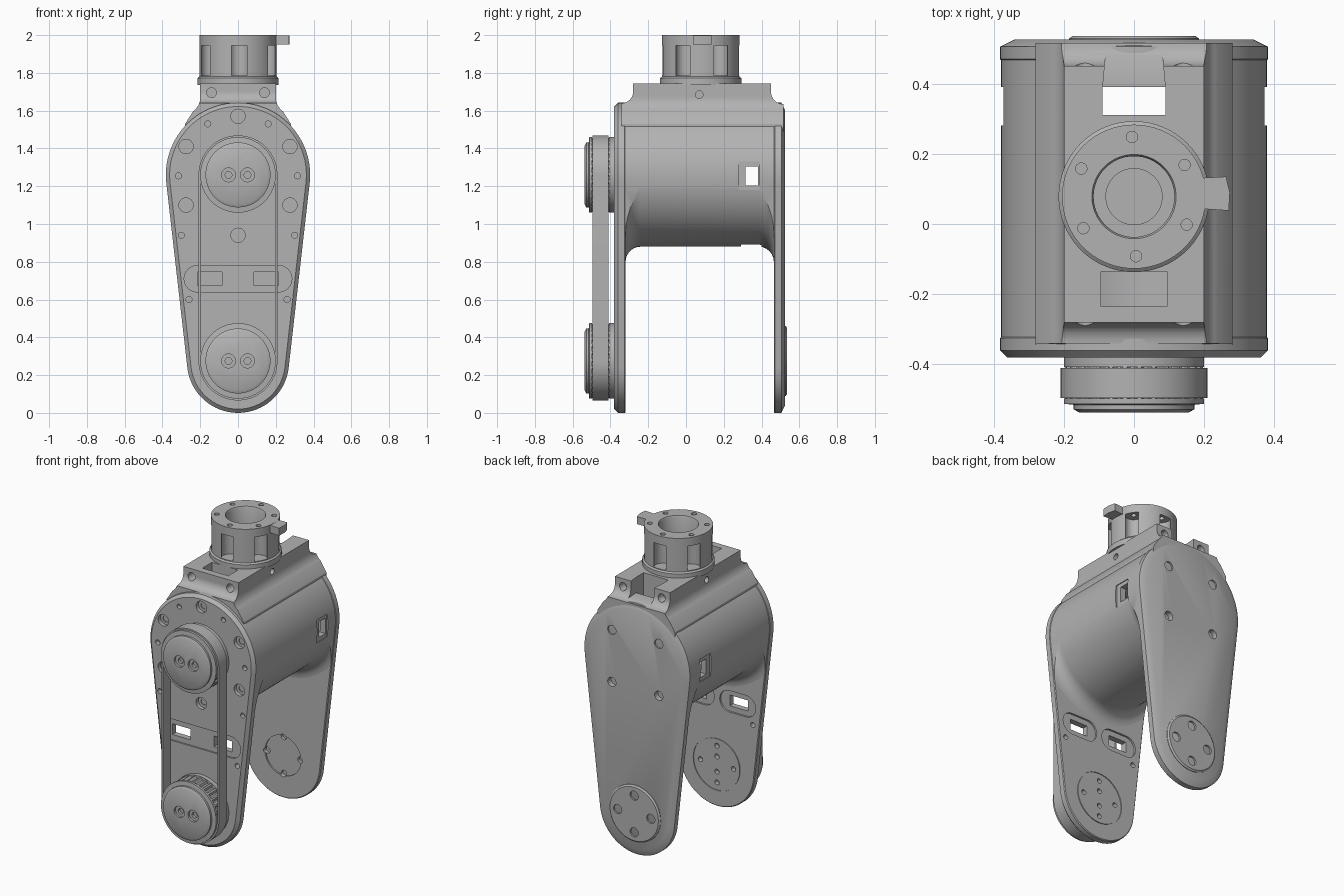
import bpy, bmesh
from math import sin, cos, pi, asin, radians

if "Cube" in bpy.data.objects:
    bpy.data.objects.remove(bpy.data.objects["Cube"])

grey = bpy.data.materials.new("machined grey")
grey.use_nodes = True
COLOUR = (0.45, 0.45, 0.45, 1)
grey.diffuse_color = COLOUR
grey.node_tree.nodes["Principled BSDF"].inputs["Base Color"].default_value = COLOUR

PLACE = {"x": lambda a, b, t: (t, a, b),
         "y": lambda a, b, t: (a, t, b),
         "z": lambda a, b, t: (a, b, t)}


def solid(name, rings, axis, closed=False):
    """Skin a stack of equal rings of (a, b, t) points along an axis."""
    bm = bmesh.new()
    loops = [[bm.verts.new(PLACE[axis](*p)) for p in ring] for ring in rings]
    n = len(loops[0])
    pairs = list(zip(loops, loops[1:]))
    if closed:
        pairs.append((loops[-1], loops[0]))
    else:
        bm.faces.new(loops[0])
        bm.faces.new(loops[-1])
    for low, high in pairs:
        for i in range(n):
            j = (i + 1) % n
            bm.faces.new((low[i], low[j], high[j], high[i]))
    bmesh.ops.recalc_face_normals(bm, faces=bm.faces)
    mesh = bpy.data.meshes.new(name)
    bm.to_mesh(mesh)
    bm.free()
    mesh.materials.append(grey)
    obj = bpy.data.objects.new(name, mesh)
    bpy.context.collection.objects.link(obj)
    return obj


def lathe(name, profile, axis, a=0, b=0, n=24, closed=False):
    """Turn (radius, position) points around an axis through (a, b)."""
    turn = [2 * pi * i / n for i in range(n)]
    return solid(name, [[(a + r * cos(q), b + r * sin(q), t) for q in turn]
                        for r, t in profile], axis, closed)


def prism(name, outline, t0, t1, axis):
    return solid(name, [[(a, b, t) for a, b in outline] for t in (t0, t1)], axis)


def box(name, x0, x1, y0, y1, z0, z1):
    return prism(name, [(x0, y0), (x1, y0), (x1, y1), (x0, y1)], z0, z1, "z")


def arc(cx, cy, r, start, end, n=24):
    return [(cx + r * cos(start + (end - start) * i / n),
             cy + r * sin(start + (end - start) * i / n)) for i in range(n + 1)]


def link_outline(top_r, low_r, top_z=1.26, low_z=0.27):
    """Two circles joined by their tangents."""
    q = asin((top_r - low_r) / (top_z - low_z))
    return (arc(0, top_z, top_r, -q, pi + q, 48)
            + arc(0, low_z, low_r, pi + q, 2 * pi - q, 32))


def stadium(cx, cz, half, r):
    return arc(cx + half, cz, r, -pi / 2, pi / 2) + arc(cx - half, cz, r, pi / 2, 3 * pi / 2)


def combine(obj, tools, operation="DIFFERENCE"):
    for tool in tools:
        mod = obj.modifiers.new("shape", "BOOLEAN")
        mod.operation, mod.solver, mod.object = operation, "EXACT", tool
        bpy.context.view_layer.objects.active = obj
        bpy.ops.object.modifier_apply(modifier=mod.name)
        bpy.data.objects.remove(tool)


def hole(axis, a, b, r, t0, t1):
    return lathe("cutter", [(r, t0), (r, t1)], axis, a, b, 20)


def plate(name, layers):
    """Link plate with bevelled rim from (inset, y) layers."""
    return solid(name, [[(x, z, y) for x, z in link_outline(0.382 - i, 0.27 - i)]
                        for i, y in layers], "y")


# Motor housing: drum flaring into the plates, trimmed to the link outline
front_flare = [(0.46 - 0.08 * sin(q), -0.24 - 0.08 * cos(q))
               for q in [radians(15 * i) for i in range(7)]]
rear_flare = [(r, 0.145 - t) for r, t in reversed(front_flare)]
rear_flare = [(r, t) for r, t in rear_flare]
housing = lathe("motor_housing", [(0.46, -0.35)] + front_flare + rear_flare
                + [(0.46, 0.49)], "y", 0, 1.26, 96)
combine(housing, [prism("trim", link_outline(0.379, 0.267), -0.6, 0.6, "y")], "INTERSECT")

# Mounting block on top, with concave shoulders on all four sides
half = [(0.2, 1.745)] + arc(0.29, 1.67, 0.09, pi, pi + 0.95, 8) + [(0.28, 1.53), (0.28, 1.4)]
block = prism("mounting_block", half + [(-x, z) for x, z in reversed(half)], -0.4, 0.6, "y")
side = ([(-0.28, 1.745)] + arc(-0.34, 1.7, 0.06, 0, -pi / 2, 8) + [(-0.345, 1.4), (0.515, 1.4)]
        + arc(0.515, 1.7, 0.065, -pi / 2, -pi, 8) + [(0.45, 1.745)])
combine(block, [prism("trim", side, -0.5, 0.5, "x")], "INTERSECT")
combine(housing, [block], "UNION")

# Cavity, top and bottom slots, gap between the rear ears
cuts = [lathe("cutter", [(0.33, -0.29), (0.33, 0.44)], "y", 0, 1.26, 64),
        box("cutter", -0.094, 0.094, -0.235, -0.135, 1.5, 1.8),
        box("cutter", -0.09, 0.09, 0.31, 0.39, 1.5, 1.8),
        box("cutter", -0.09, 0.09, 0.29, 0.40, 0.8, 1.0),
        prism("cutter", [(-0.09, 0.38), (0.09, 0.38), (0.07, 0.6), (-0.07, 0.6)],
              1.645, 1.8, "z")]
for s in (-1, 1):
    # Side windows: shallow frame and slot, then block screw holes
    lo, hi = sorted((s * 0.367, s * 0.5))
    cuts.append(box("cutter", lo, hi, 0.28, 0.39, 1.18, 1.33))
    lo, hi = sorted((s * 0.3, s * 0.5))
    cuts.append(box("cutter", lo, hi, 0.315, 0.38, 1.205, 1.305))
    lo, hi = sorted((s * 0.17, s * 0.25))
    cuts.append(hole("x", 0.07, 1.685, 0.02, lo, hi))
    cuts.append(hole("y", s * 0.14, 1.695, 0.026, -0.3, -0.22))
    cuts.append(hole("y", s * 0.14, 1.695, 0.026, 0.4, 0.5))
combine(housing, cuts)

# Front plate with counterbored screws, small holes and cable slots
front = plate("front_plate", [(0.02, -0.38), (0, -0.36), (0, -0.325), (0.005, -0.32)])
cuts = [prism("cutter", stadium(0, 0.71, 0.215, 0.07), -0.4, -0.37, "y")]
bolts = [(0, 1.57), (0, 0.94)] + [(s * 0.275, z) for s in (-1, 1) for z in (1.41, 1.1)]
for x, z in bolts:
    cuts.append(lathe("cutter", [(0.038, -0.39), (0.038, -0.355), (0.02, -0.355),
                                 (0.02, -0.335)], "y", x, z))
for s in (-1, 1):
    for x, z in ((0.16, 1.53), (0.315, 1.255), (0.3, 0.94), (0.26, 0.6)):
        cuts.append(hole("y", s * x, z, 0.016, -0.4, -0.3))
    cuts.append(prism("cutter", stadium(s * 0.15, 0.71, 0.06, 0.07), -0.332, -0.3, "y"))
    cuts.append(box("cutter", s * 0.15 - 0.065, s * 0.15 + 0.065, -0.4, -0.3, 0.675, 0.745))
for x, z in ((0, 0.12), (0, -0.12), (0.12, 0), (-0.12, 0), (0, 0.05), (0, -0.05)):
    cuts.append(hole("y", x, 0.275 + z, 0.016, -0.35, -0.3))
cuts.append(lathe("cutter", [(0.172, -0.325), (0.172, -0.31), (0.165, -0.31),
                             (0.165, -0.325)], "y", 0, 0.275, 48, True))
combine(front, cuts)

# Rear plate with screws and the joint disc
rear = plate("rear_plate", [(0.005, 0.465), (0, 0.47), (0, 0.505), (0.04, 0.525)])
cuts = [hole("y", sx * 0.17, 1.26 + sz * 0.17, 0.03, 0.49, 0.6)
        for sx in (-1, 1) for sz in (-1, 1)]
cuts.append(lathe("cutter", [(0.13, 0.45), (0.13, 0.475)], "y", 0, 0.275, 48))
combine(rear, cuts)
disc = lathe("rear_joint_disc", [(0.185, 0.48), (0.185, 0.528), (0.175, 0.536)],
             "y", 0, 0.275, 64)
quarter = [(0, 0.12), (0, -0.12), (0.12, 0), (-0.12, 0)]
combine(disc, [hole("y", x, 0.275 + z, 0.03, 0.5, 0.6) for x, z in quarter])
combine(rear, [hole("y", x, 0.275 + z, 0.02, 0.45, 0.495) for x, z in quarter])
combine(disc, [hole("y", x, 0.275 + z, 0.02, 0.45, 0.495) for x, z in quarter])

# Pulleys: flanged hub, toothed ring and two cap screws each
for label, z in (("upper", 1.26), ("lower", 0.275)):
    hub = lathe(label + "_pulley",
                [(0.2, -0.37), (0.2, -0.408), (0.18, -0.408), (0.18, -0.497), (0.2, -0.497),
                 (0.2, -0.512), (0.172, -0.515), (0.172, -0.528), (0.155, -0.537)],
                "y", 0, z, 64)
    combine(hub, [lathe("cutter", [(0.037, -0.55), (0.037, -0.522), (0.018, -0.522),
                                   (0.018, -0.505)], "y", s * 0.05, z) for s in (-1, 1)])
    teeth = [((0.196 if i % 4 < 2 else 0.182) * cos(2 * pi * i / 120),
              z + (0.196 if i % 4 < 2 else 0.182) * sin(2 * pi * i / 120)) for i in range(120)]
    prism(label + "_pulley_teeth", teeth, -0.5, -0.405, "y")

# Drive belt
solid("drive_belt", [[(x, z, y) for x, z in link_outline(r, r, 1.26, 0.275)]
                     for r, y in ((0.209, -0.41), (0.209, -0.495),
                                  (0.197, -0.495), (0.197, -0.41))], "y", True)

# Top collar: bored flange with screw pockets around it, and a locating tab
CY = 0.078
collar = lathe("top_collar", [(0.215, 1.735), (0.215, 1.772), (0.205, 1.78), (0.205, 2),
                              (0.12, 2), (0.115, 1.99), (0.115, 1.8), (0.08, 1.8),
                              (0.08, 1.735)], "z", 0, CY, 64, True)
cuts = []
for k in range(6):
    q = radians(92 + 60 * k)
    cuts.append(lathe("cutter", [(0.052, 1.785), (0.052, 1.945), (0.016, 1.945), (0.016, 2.1)],
                      "z", 0.17 * cos(q), CY + 0.17 * sin(q)))
combine(collar, cuts)
prism("collar_tab", [(0.17, 0.045), (0.27, 0.038), (0.273, 0.09), (0.262, 0.135),
                     (0.17, 0.13)], 1.95, 1.999, "z")

# Smooth rounds, keep machined edges crisp
bpy.ops.object.select_all(action="SELECT")
bpy.context.view_layer.objects.active = housing
bpy.ops.object.shade_smooth_by_angle(angle=radians(30))
